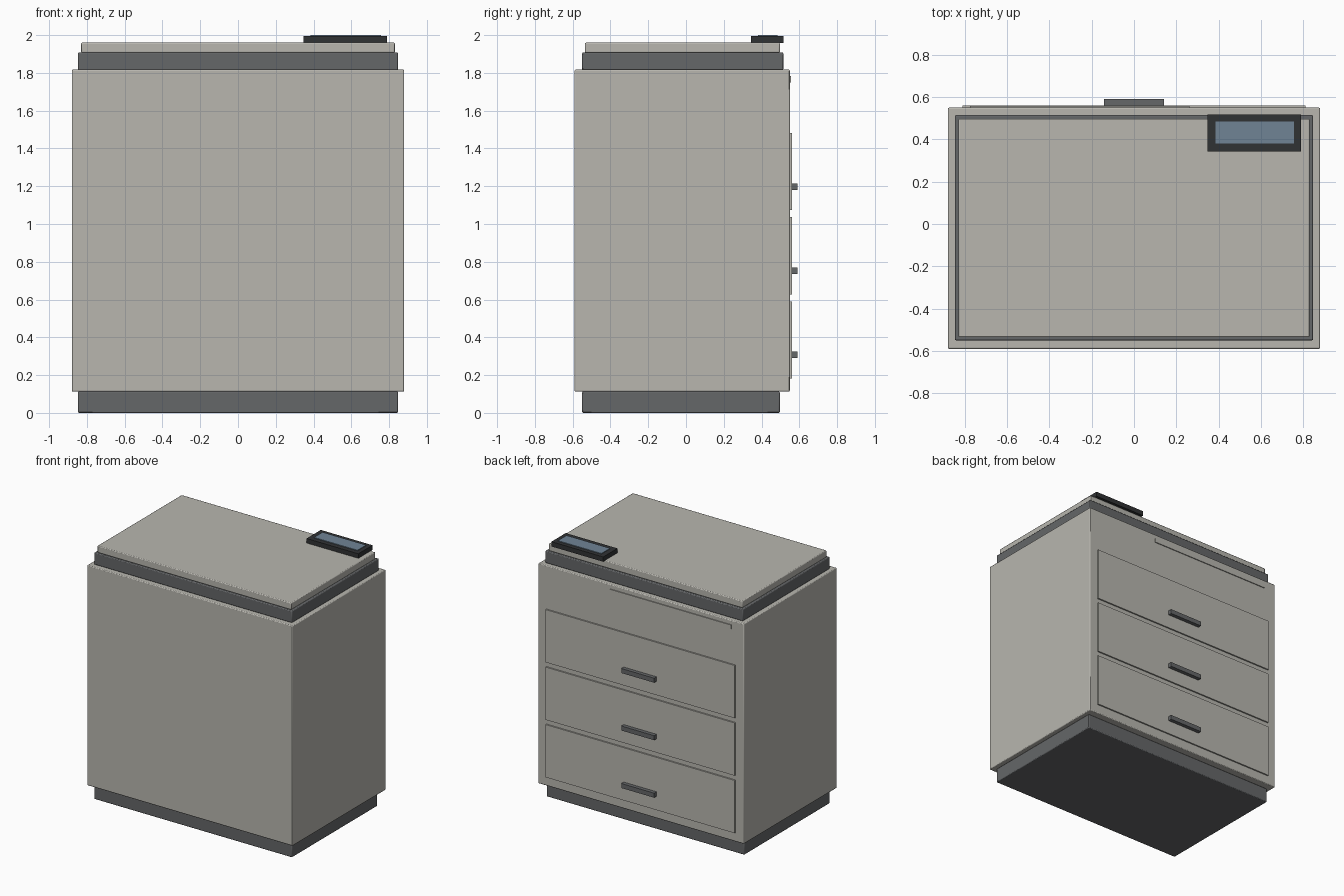
import bpy

if "Cube" in bpy.data.objects:
    bpy.data.objects.remove(bpy.data.objects["Cube"])


def material(name, rgb):
    m = bpy.data.materials.new(name)
    m.diffuse_color = (*rgb, 1)
    m.use_nodes = True
    m.node_tree.nodes["Principled BSDF"].inputs["Base Color"].default_value = m.diffuse_color
    return m


BEIGE = material("warm_grey", (0.48, 0.47, 0.43))
DARK = material("dark_grey", (0.13, 0.135, 0.14))
BLACK = material("near_black", (0.03, 0.032, 0.034))
BLUE = material("screen_blue", (0.16, 0.23, 0.30))


def box(name, x, y, z, mat, bevel=0.0):
    """Box from (min, max) ranges, with an optional small edge bevel."""
    bpy.ops.mesh.primitive_cube_add(
        size=1, location=[sum(r) / 2 for r in (x, y, z)])
    ob = bpy.context.object
    ob.name = name
    ob.scale = [r[1] - r[0] for r in (x, y, z)]
    bpy.ops.object.transform_apply(location=False, rotation=False, scale=True)
    ob.data.materials.append(mat)
    if bevel:
        mod = ob.modifiers.new("soft_edges", "BEVEL")
        mod.width = bevel
        mod.segments = 2
        bpy.ops.object.shade_smooth_by_angle()
    return ob


# Stacked cabinet: plinth, body, recessed band, top plate
box("plinth", (-0.847, 0.847), (-0.55, 0.497), (0, 0.113), DARK, 0.006)
box("cabinet_body", (-0.88, 0.88), (-0.59, 0.55), (0.113, 1.817), BEIGE, 0.006)
box("upper_band", (-0.847, 0.847), (-0.55, 0.515), (1.815, 1.908), DARK, 0.006)
box("top_plate", (-0.83, 0.83), (-0.535, 0.497), (1.906, 1.96), BEIGE, 0.006)

# Display unit at the back right corner of the top
box("display_housing", (0.347, 0.79), (0.343, 0.517), (1.958, 1.995), BLACK)
box("display_screen", (0.385, 0.757), (0.38, 0.485), (1.99, 2.0), BLUE)

# Three drawers with bar handles on the back face
for i in range(3):
    z0 = 0.183 + i * 0.445
    box(f"drawer_front_{i + 1}", (-0.81, 0.81), (0.54, 0.561),
        (z0, z0 + 0.408), BEIGE)
    box(f"drawer_handle_{i + 1}", (-0.141, 0.141), (0.555, 0.59),
        (z0 + 0.107, z0 + 0.142), DARK)

# Thin slide-out shelf edge above the drawers
box("pull_shelf_edge", (-0.775, 0.262), (0.54, 0.557), (1.75, 1.783), BEIGE)
